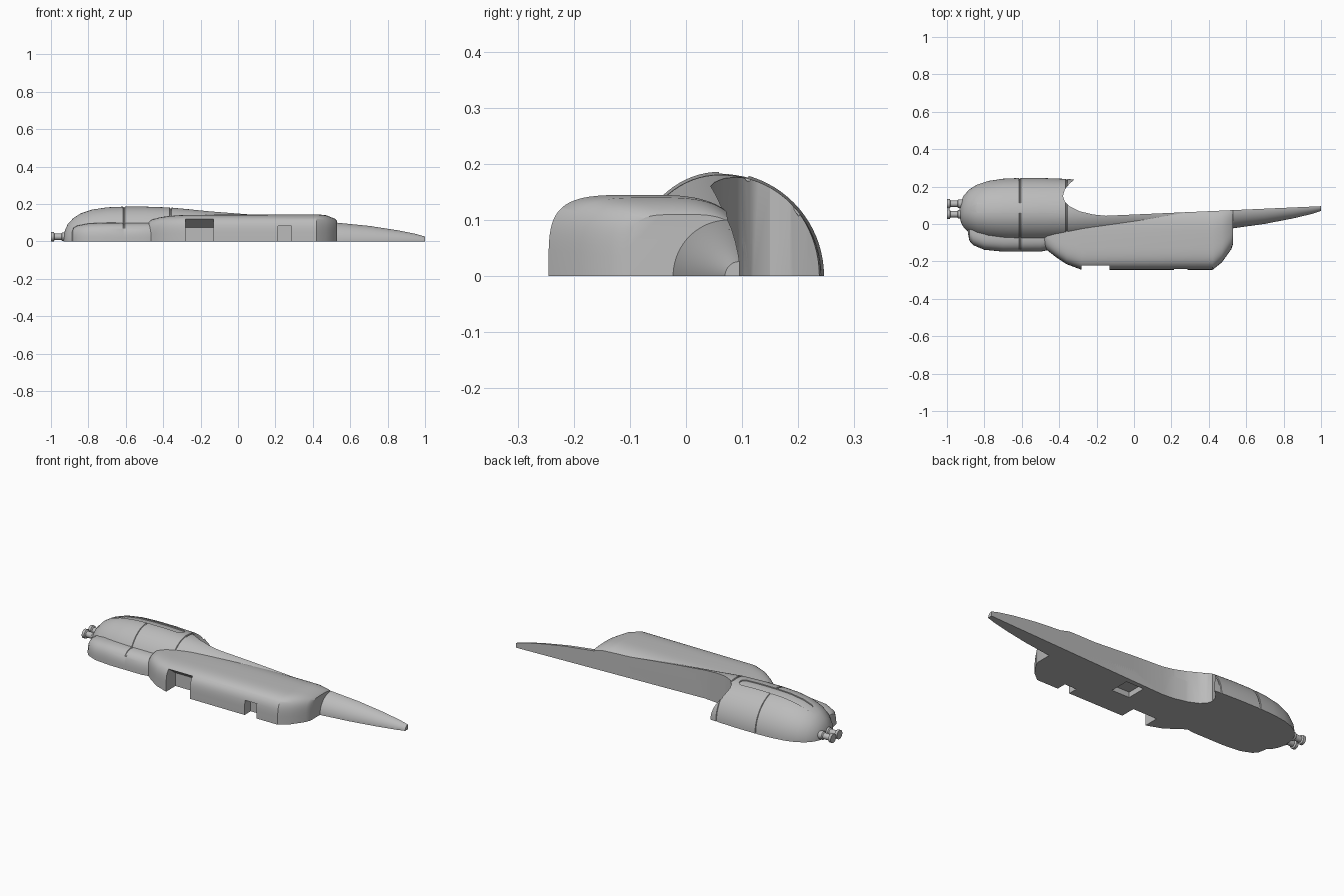
import bpy, bmesh, math

cube = bpy.data.objects.get("Cube")
if cube:
    bpy.data.objects.remove(cube, do_unlink=True)

grey = bpy.data.materials.new("plain grey")
grey.use_nodes = True
colour = (0.5, 0.5, 0.5, 1)
grey.diffuse_color = colour
grey.node_tree.nodes["Principled BSDF"].inputs["Base Color"].default_value = colour


def make(name, rings, caps=True):
    """Join equal closed rings of points into a solid."""
    bm = bmesh.new()
    loops = [[bm.verts.new(p) for p in ring] for ring in rings]
    n = len(loops[0])
    for a, b in zip(loops, loops[1:]):
        for i in range(n):
            j = (i + 1) % n
            bm.faces.new((a[i], a[j], b[j], b[i]))
    bm.faces.new(loops[0])
    bm.faces.new(loops[-1][::-1])
    bmesh.ops.recalc_face_normals(bm, faces=bm.faces)
    mesh = bpy.data.meshes.new(name)
    bm.to_mesh(mesh)
    bm.free()
    obj = bpy.data.objects.new(name, mesh)
    bpy.context.collection.objects.link(obj)
    mesh.materials.append(grey)
    return obj


def plan_prism(name, pts, lo, hi):
    return make(name, [[(x, y, z) for x, y in pts] for z in (lo, hi)])


def side_prism(name, pts, lo, hi):
    return make(name, [[(x, y, z) for y, z in pts] for x in (lo, hi)])


def activate(obj):
    bpy.ops.object.select_all(action='DESELECT')
    obj.select_set(True)
    bpy.context.view_layer.objects.active = obj


def cut(obj, cutter):
    activate(obj)
    mod = obj.modifiers.new("cut", 'BOOLEAN')
    mod.operation = 'DIFFERENCE'
    mod.solver = 'EXACT'
    mod.object = cutter
    bpy.ops.object.modifier_apply(modifier=mod.name)


def smooth(obj):
    activate(obj)
    bpy.ops.object.shade_smooth_by_angle(angle=math.radians(28))


def interpolate(stations, x):
    for a, b in zip(stations, stations[1:]):
        if a[0] <= x <= b[0]:
            t = (x - a[0]) / (b[0] - a[0])
            return tuple(p + (q - p) * t for p, q in zip(a, b))
    return stations[-1]


def with_seams(stations, seams, depth):
    """Add narrow grooves; the last value of a station is its height."""
    result = list(stations)
    for s in seams:
        result = [st for st in result if abs(st[0] - s) > 0.006]
        for dx, drop in ((-0.005, 0), (-0.003, depth), (0.003, depth), (0.005, 0)):
            *rest, h = interpolate(stations, s + dx)
            result.append((*rest, h - drop))
    return sorted(result)


# Long round body: nose, pod and tapering tail, as half-round sections
body_profile = [(-.932, .03), (-.925, .06), (-.91, .093), (-.88, .125), (-.84, .15),
                (-.78, .17), (-.7, .182), (-.61, .186), (-.5, .186), (-.36, .181),
                (-.2, .166), (.05, .146), (.3, .122), (.53, .1), (.7, .083),
                (.85, .06), (.95, .04), (1, .026)]
axis = [(-1, .06), (-.3, .06), (.53, .075), (1, .095)]


def body_rings(profile, shrink=0):
    rings = []
    for x, r in profile:
        r -= shrink
        centre = interpolate(axis, x)[1]
        inner = .86 + .12 * min(1, max(0, x / .5))
        ring = []
        for i in range(41):
            a = math.pi * i / 40
            c = math.cos(a)
            ring.append((x, centre + r * c * (1 if c > 0 else inner), r * math.sin(a)))
        rings.append(ring)
    return rings


# Boxy rounded shells with a flat underside
def shell_rings(stations, back, power_front, power_back):
    rings = []
    for x, front, h in stations:
        mid, half = (front + back) / 2, (back - front) / 2
        ring = []
        for i in range(41):
            a = math.pi * i / 40
            c, s = math.cos(a), max(0, math.sin(a))
            p = power_back if c > 0 else power_front
            y = math.copysign(abs(c) ** (2 / p), c) * half + mid
            ring.append((x, y, h * s ** (2 / p) if 0 < i < 40 else 0))
        rings.append(ring)
    return rings


body = make("main_body", body_rings(with_seams(body_profile, (-.61, -.36), .004)))

hull_stations = [(-.48, -.122, .1), (-.465, -.14, .115), (-.42, -.175, .128),
                 (-.36, -.215, .137), (-.28, -.245, .142), (.42, -.245, .145),
                 (.47, -.205, .14), (.52, -.135, .12), (.53, -.105, .11)]
hull = make("side_hull", shell_rings(hull_stations, .11, 4.4, 3))

lobe_stations = [(-.888, -.05, .05), (-.88, -.09, .072), (-.86, -.113, .084),
                 (-.8, -.138, .096), (-.7, -.148, .1), (-.5, -.148, .1), (-.46, -.14, .1)]
lobe = make("front_lobe", shell_rings(with_seams(lobe_stations, (-.61,), .004), .04, 3, 3))

# Straight back wall with a curved bite behind the pod
wall = plan_prism("wall_cutter", [(-.3, .27), (-.31, .246), (-.345, .215), (-.37, .185),
                                  (-.38, .15), (-.37, .12), (-.345, .095), (-.29, .068),
                                  (-.22, .051), (-.15, .044), (1.02, .096), (1.02, .27)],
                  -.1, .3)

# Door openings in the front and a square pocket underneath
door = side_prism("door_cutter", [(-.28, -.05), (-.28, .12), (-.222, .12),
                                  (-.16, .075), (-.16, -.05)], -.28, -.13)
hatch = side_prism("hatch_cutter", [(-.28, -.05), (-.28, .082),
                                    (-.19, .082), (-.19, -.05)], .213, .287)
pocket = side_prism("pocket_cutter", [(-.085, -.05), (-.085, .03),
                                      (.025, .03), (.025, -.05)], -.04, .07)
for part in (body, hull):
    cut(part, wall)
    cut(part, pocket)
cut(hull, door)
cut(hull, hatch)

# Shallow round-ended slot along the top of the pod
slot_pts = []
for end, start in ((-.425, -90), (-.825, 90)):
    for i in range(13):
        a = math.radians(start + 15 * i)
        slot_pts.append((end + .026 * math.cos(a), .085 + .026 * math.sin(a)))
slot = plan_prism("slot_cutter", slot_pts, .05, .3)
core = make("slot_core", body_rings(body_profile, .006))
cut(slot, core)
cut(body, slot)

for helper in (wall, door, hatch, pocket, slot, core):
    bpy.data.objects.remove(helper, do_unlink=True)

# Pair of flanged spools on the nose
spool_profile = [(-1, .025), (-.985, .025), (-.98, .017), (-.945, .017),
                 (-.94, .023), (-.9, .023)]
spools = []
for label, y in (("left", .052), ("right", .108)):
    rings = [[(x, y + r * math.cos(k * math.pi / 12), .025 + r * math.sin(k * math.pi / 12))
              for k in range(24)] for x, r in spool_profile]
    spools.append(make("nose_spool_" + label, rings))

for part in (body, hull, lobe, *spools):
    smooth(part)
